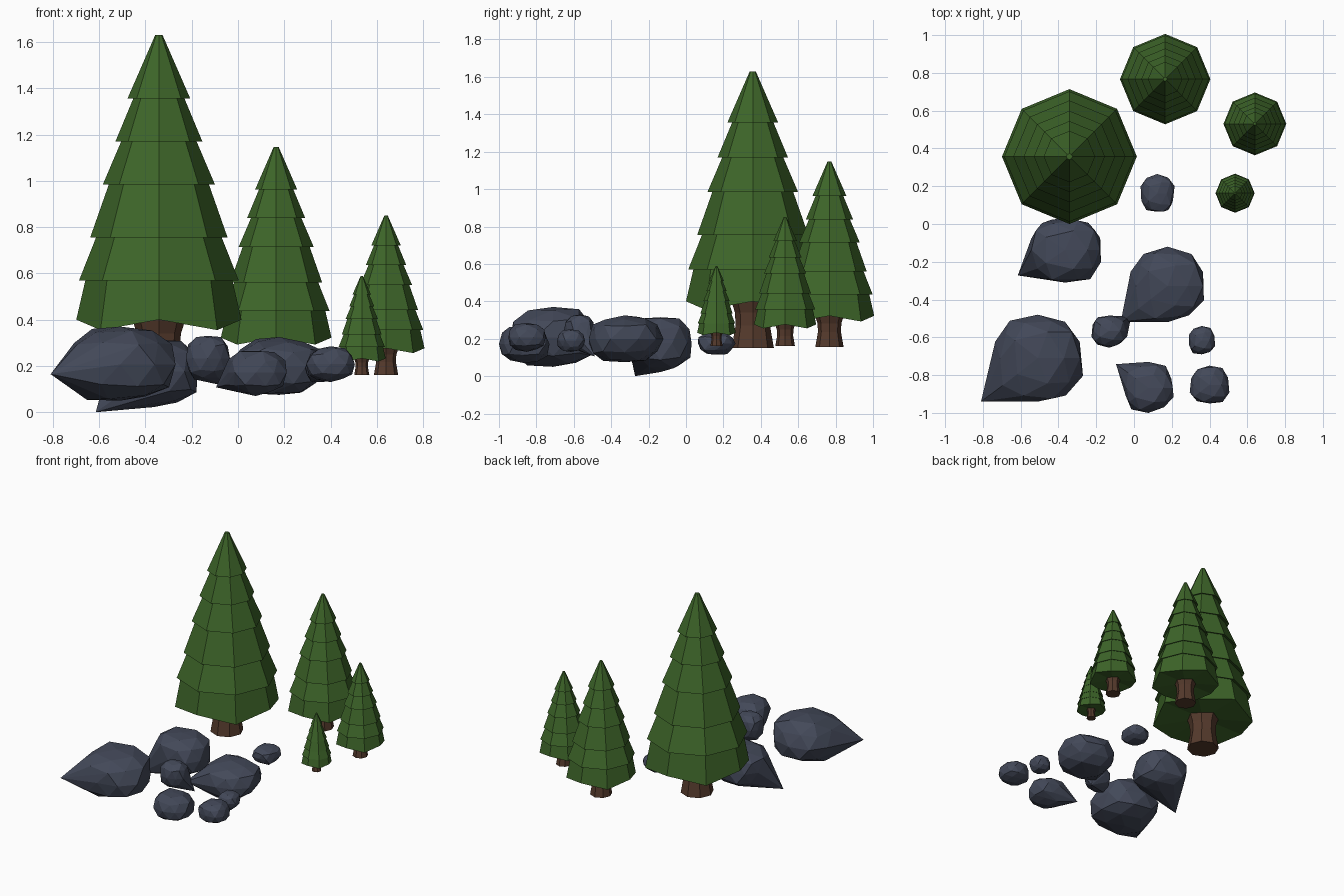
import bpy, bmesh, math, random
from mathutils import Vector

if "Cube" in bpy.data.objects:
    bpy.data.objects.remove(bpy.data.objects["Cube"])


def material(name, rgb):
    m = bpy.data.materials.new(name)
    m.diffuse_color = (*rgb, 1)
    m.use_nodes = True
    m.node_tree.nodes["Principled BSDF"].inputs["Base Color"].default_value = m.diffuse_color
    return m


GREEN = material("needles", (0.047, 0.13, 0.022))
BROWN = material("bark", (0.09, 0.042, 0.025))
GREY = material("stone", (0.056, 0.066, 0.1))


def finish(name, bm, mat):
    bmesh.ops.recalc_face_normals(bm, faces=bm.faces)
    me = bpy.data.meshes.new(name)
    bm.to_mesh(me)
    bm.free()
    me.materials.append(mat)
    ob = bpy.data.objects.new(name, me)
    bpy.context.collection.objects.link(ob)
    return ob


def lathe(name, rings, mat, loc, scale):
    """Eight-sided body from (radius, z, corner drop) rings, capped at both ends."""
    bm = bmesh.new()
    loops = []
    for r, z, drop in rings:
        loops.append([bm.verts.new((r * math.cos(i * math.pi / 4),
                                    r * math.sin(i * math.pi / 4),
                                    z - drop * (i % 2))) for i in range(8)])
    for a, b in zip(loops, loops[1:]):
        for i in range(8):
            j = (i + 1) % 8
            bm.faces.new((a[i], a[j], b[j], b[i]))
    # fan caps
    for loop, z in ((loops[0], rings[0][1]), (loops[-1], rings[-1][1])):
        c = bm.verts.new((0, 0, z))
        for i in range(8):
            bm.faces.new((loop[i], loop[(i + 1) % 8], c))
    ob = finish(name, bm, mat)
    ob.location = loc
    ob.scale = (scale,) * 3


# Foliage tiers of the largest tree: tip radius and height above the trunk base
TIPS = [(0.357, 0.25), (0.345, 0.42), (0.297, 0.605),
        (0.242, 0.835), (0.188, 1.02), (0.136, 1.205)]
FOLIAGE = []
for k, (r, z) in enumerate(TIPS):
    FOLIAGE.append((r, z, 0.045 if k == 0 else 0.0))
    if k < len(TIPS) - 1:
        nr, nz = TIPS[k + 1]
        FOLIAGE.append((nr - 0.03, nz + 0.012, 0))
FOLIAGE.append((0.016, 1.48, 0))
TRUNK = [(0.113, 0, 0), (0.092, 0.12, 0), (0.095, 0.19, 0), (0.118, 0.26, 0)]

# Trees: x, y, base z, scale
for n, (x, y, z, s) in enumerate([(-0.342, 0.357, 0.15, 1), (0.165, 0.767, 0.155, 0.67),
                                  (0.64, 0.53, 0.16, 0.466), (0.535, 0.163, 0.16, 0.29)], 1):
    lathe(f"tree_{n}_foliage", FOLIAGE, GREEN, (x, y, z), s)
    lathe(f"tree_{n}_trunk", TRUNK, BROWN, (x, y, z), s)


def rock(name, lo, hi, tip, seed):
    """Faceted boulder filling the box lo-hi, with one pulled corner (box units -1..1)."""
    rng = random.Random(seed)
    tip = Vector(tip)
    bm = bmesh.new()
    bmesh.ops.create_icosphere(bm, subdivisions=2, radius=1)
    for v in bm.verts:
        p = Vector([math.copysign(abs(c) ** 0.85, c) for c in v.co])
        v.co = p * rng.uniform(0.8, 0.92) - tip * 0.1
    bm.verts.new(tip)
    hull = bmesh.ops.convex_hull(bm, input=bm.verts[:])
    junk = {g for k in ("geom_interior", "geom_unused") for g in hull[k]
            if isinstance(g, bmesh.types.BMVert)}
    bmesh.ops.delete(bm, geom=list(junk), context='VERTS')
    # fit to the box
    for a in range(3):
        vals = [v.co[a] for v in bm.verts]
        m, w = min(vals), max(vals) - min(vals)
        for v in bm.verts:
            v.co[a] = lo[a] + (v.co[a] - m) / w * (hi[a] - lo[a])
    finish(name, bm, GREY)


rock("boulder_left", (-0.81, -0.94, 0.05), (-0.27, -0.48, 0.37), (-1, -0.75, -0.2), 1)
rock("boulder_under_tree", (-0.615, -0.31, 0.0), (-0.175, 0.03, 0.315), (-0.98, -0.6, -0.95), 2)
rock("boulder_right", (-0.07, -0.52, 0.075), (0.37, -0.12, 0.325), (-1, -0.75, -0.15), 3)
rock("stone_middle", (-0.225, -0.655, 0.105), (-0.015, -0.485, 0.33), (0.95, 0.7, -1), 4)
rock("stone_front", (-0.095, -1.0, 0.07), (0.21, -0.73, 0.265), (-1, 0.75, -0.5), 5)
rock("stone_front_right", (0.295, -0.95, 0.13), (0.505, -0.75, 0.285), (-0.7, 0.2, -0.5), 6)
rock("pebble_right", (0.29, -0.69, 0.13), (0.43, -0.54, 0.25), (0.3, -0.4, -0.7), 7)
rock("stone_back", (0.035, 0.065, 0.115), (0.215, 0.265, 0.235), (-0.4, 0.5, -0.6), 8)
